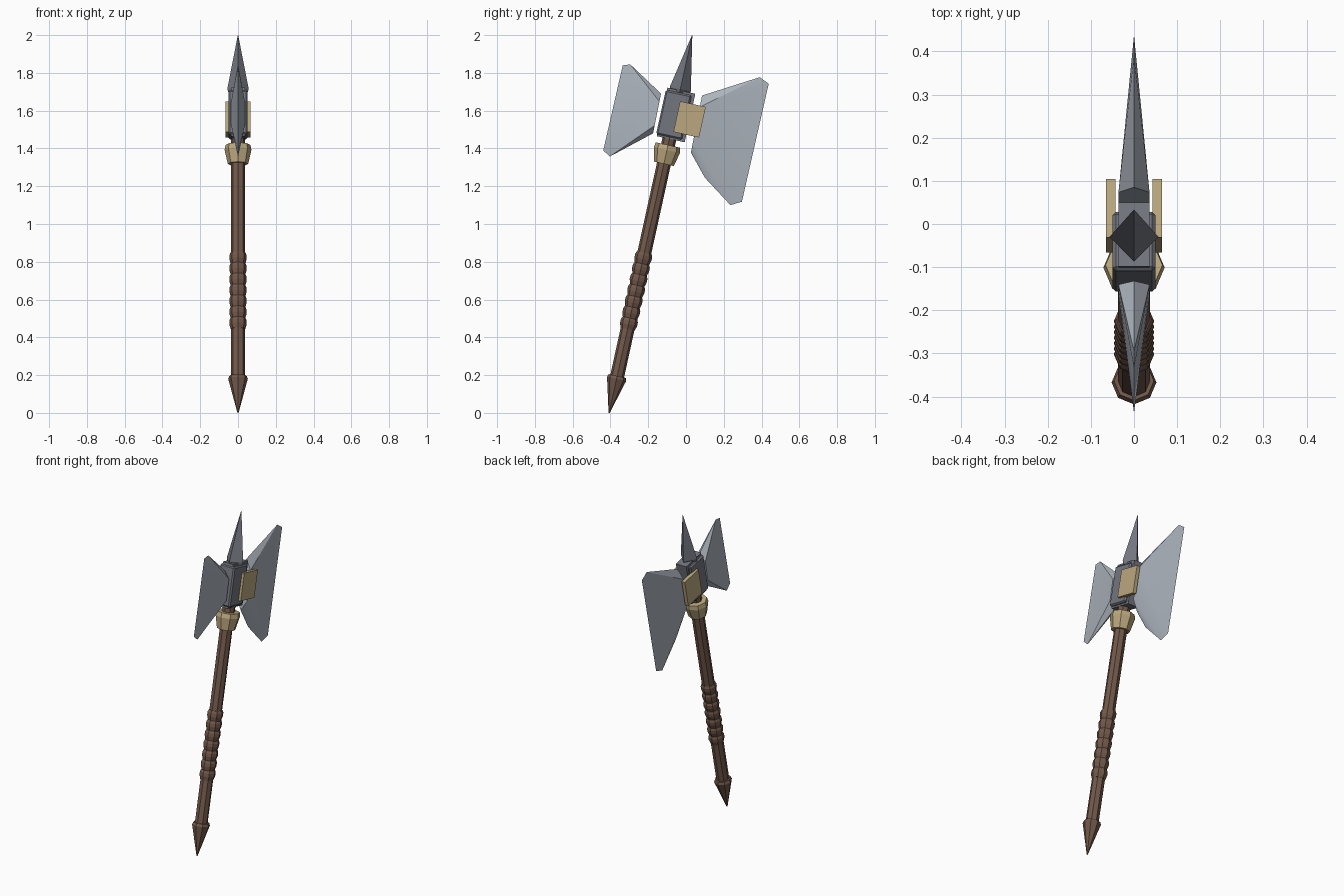
import bpy, bmesh, math
from mathutils import Matrix, Vector

cube = bpy.data.objects.get("Cube")
if cube:
    bpy.data.objects.remove(cube, do_unlink=True)

# The whole weapon leans back about the pommel tip
LEAN = Matrix.Translation((0, -0.407, 0)) @ Matrix.Rotation(math.radians(-12.4), 4, 'X')


def material(name, rgb):
    m = bpy.data.materials.new(name)
    m.use_nodes = True
    m.diffuse_color = (*rgb, 1)
    m.node_tree.nodes["Principled BSDF"].inputs["Base Color"].default_value = (*rgb, 1)
    return m


WOOD = material("brown_wood", (0.17, 0.10, 0.07))
BRASS = material("dull_brass", (0.50, 0.39, 0.21))
IRON = material("dark_iron", (0.17, 0.18, 0.21))
STEEL = material("pale_steel", (0.41, 0.45, 0.50))


def finish(name, bm, mat, matrix=LEAN):
    bmesh.ops.recalc_face_normals(bm, faces=bm.faces)
    mesh = bpy.data.meshes.new(name)
    bm.to_mesh(mesh)
    bm.free()
    mesh.materials.append(mat)
    mesh.transform(matrix)
    obj = bpy.data.objects.new(name, mesh)
    bpy.context.collection.objects.link(obj)
    return obj


def turned(name, profile, mat, sides=8):
    """Closed faceted solid from (radius, height) pairs."""
    bm = bmesh.new()
    rings = []
    for r, h in profile:
        rings.append([bm.verts.new((r * math.cos(k * math.tau / sides),
                                    r * math.sin(k * math.tau / sides), h))
                      for k in range(sides)])
    for a, b in zip(rings, rings[1:]):
        for k in range(sides):
            n = (k + 1) % sides
            bm.faces.new((a[k], a[n], b[n], b[k]))
    bm.faces.new(rings[0])
    bm.faces.new(rings[-1])
    return finish(name, bm, mat)


def box(name, x, y, z, mat, bevel=0):
    """Box from (min, max) ranges, with an optional chamfer."""
    bm = bmesh.new()
    bmesh.ops.create_cube(bm, size=1)
    for v in bm.verts:
        v.co = Vector([lo + (hi - lo) * (c + 0.5) for c, (lo, hi) in zip(v.co, (x, y, z))])
    if bevel:
        bmesh.ops.bevel(bm, geom=bm.edges[:], offset=bevel, segments=1, affect='EDGES')
    return finish(name, bm, mat)


def blade(name, rim, thick):
    """Thin-rimmed blade; rim runs from the upper to the lower inner corner."""
    bm = bmesh.new()
    edge = [bm.verts.new((0, y, z)) for y, z in rim]
    top, low = Vector((0, *rim[0])), Vector((0, *rim[-1]))
    half = len(rim) // 2
    inner = []
    for s in (1, -1):
        off = Vector((s * thick, 0, 0))
        up = bm.verts.new(top.lerp(low, 0.2) + off)
        dn = bm.verts.new(top.lerp(low, 0.8) + off)
        for k in range(len(edge) - 1):
            bm.faces.new((up if k < half else dn, edge[k], edge[k + 1]))
        bm.faces.new((up, edge[half], dn))
        inner.append((up, dn))
    (u1, d1), (u2, d2) = inner
    bm.faces.new((edge[0], u1, d1, edge[-1], d2, u2))
    obj = finish(name, bm, STEEL, Matrix.Identity(4))
    obj.data.shade_smooth()
    obj.data.set_sharp_from_angle(angle=math.radians(30))


# Handle
turned("shaft", [(0.037, 0.15), (0.037, 1.5)], WOOD)
turned("pommel", [(0.003, 0), (0.052, 0.185), (0.046, 0.2)], WOOD)
RINGS, START, STEP = 7, 0.455, 0.059
for i in range(RINGS):
    h = START + i * STEP
    turned(f"grip_ring_{i + 1}", [(0.039, h), (0.046, h + 0.025),
                                  (0.046, h + 0.045), (0.040, h + STEP)], WOOD)
turned("collar", [(0.054, 1.35), (0.071, 1.425), (0.066, 1.452)], BRASS)

# Head block and top spike
box("head_core", (-0.036, 0.036), (-0.068, 0.083), (1.485, 1.748), IRON)
box("head_cheeks", (-0.05, 0.05), (-0.074, 0.066), (1.495, 1.735), IRON, 0.008)
turned("top_spike", [(0.05, 1.735), (0.057, 1.755), (0.001, 2.047)], IRON, sides=4)

# Side plates holding the rear blade
for side, s in (("left", 1), ("right", -1)):
    box(f"side_plate_{side}", sorted((s * 0.043, s * 0.065)),
        (0.013, 0.152), (1.526, 1.692), BRASS)

# Blades
blade("front_blade", [(-0.132, 1.69), (-0.295, 1.845), (-0.335, 1.84),
                      (-0.438, 1.39), (-0.404, 1.357), (-0.174, 1.48)], 0.036)
blade("rear_blade", [(0.085, 1.68), (0.39, 1.777), (0.438, 1.743), (0.296, 1.118),
                     (0.235, 1.10), (0.10, 1.245), (0.026, 1.378)], 0.036)
